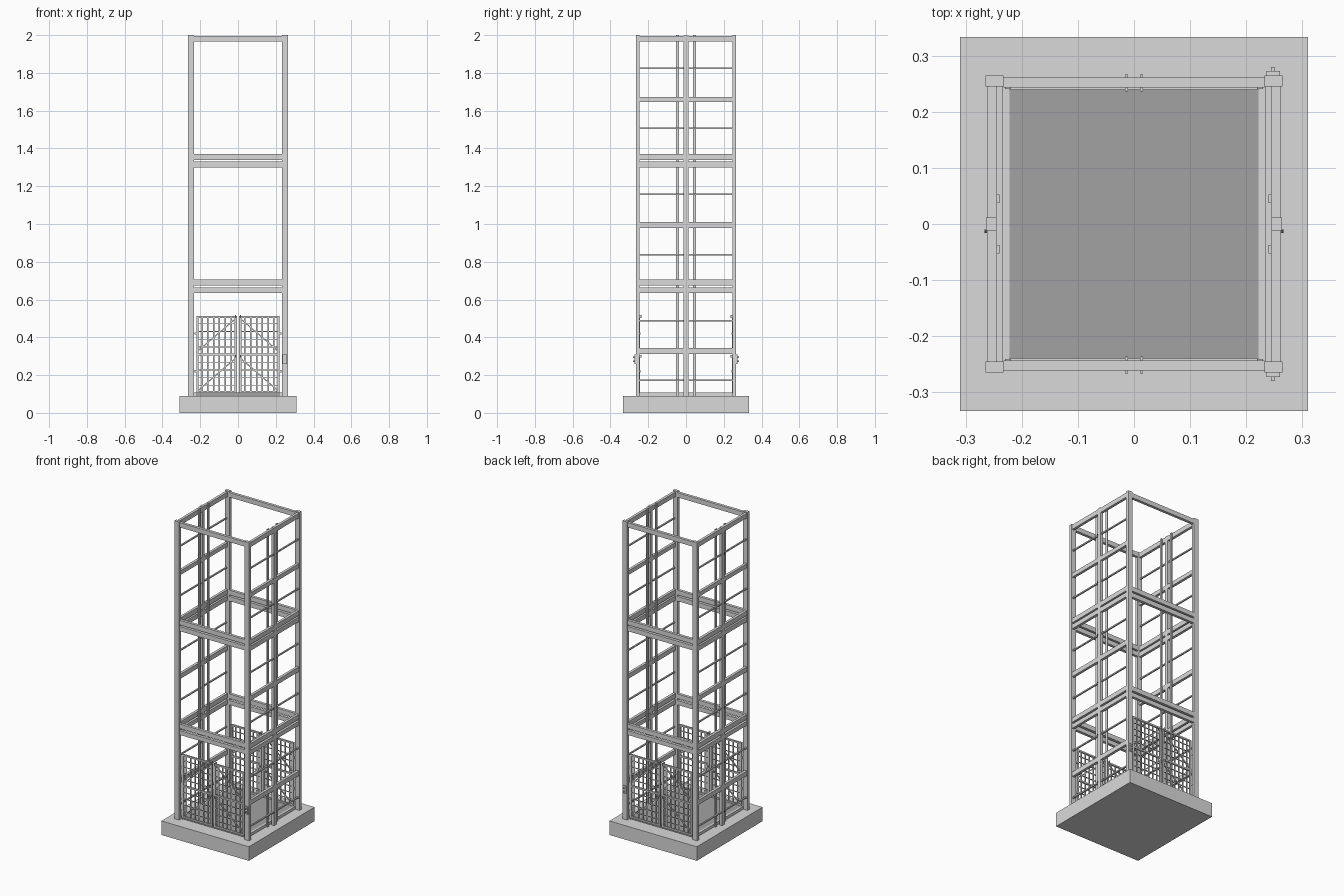
import bpy
import bmesh
from math import atan2, hypot
from mathutils import Matrix, Vector

if "Cube" in bpy.data.objects:
    bpy.data.objects.remove(bpy.data.objects["Cube"], do_unlink=True)


def material(name, value):
    mat = bpy.data.materials.new(name)
    colour = (value, value, value, 1)
    mat.use_nodes = True
    mat.diffuse_color = colour
    mat.node_tree.nodes["Principled BSDF"].inputs["Base Color"].default_value = colour
    return mat


STEEL = material("light grey steel", 0.7)
FLOOR = material("mid grey floor", 0.36)
DARK = material("dark grey fittings", 0.08)


def box(bm, x, y, z):
    """Add a box from three (low, high) ranges."""
    lo, hi = zip(*(sorted(r) for r in (x, y, z)))
    centre = [(a + b) / 2 for a, b in zip(lo, hi)]
    size = [b - a for a, b in zip(lo, hi)]
    bmesh.ops.create_cube(bm, size=1, matrix=Matrix.Translation(centre) @ Matrix.Diagonal((*size, 1)))


def brace(bm, start, end, y, width):
    """Add a slanted bar in the xz plane."""
    dx, dz = end[0] - start[0], end[1] - start[1]
    centre = Vector(((start[0] + end[0]) / 2, y, (start[1] + end[1]) / 2))
    turn = Matrix.Rotation(-atan2(dz, dx), 4, "Y")
    size = Matrix.Diagonal((hypot(dx, dz), width, width, 1))
    bmesh.ops.create_cube(bm, size=1, matrix=Matrix.Translation(centre) @ turn @ size)


def finish(bm, name, mat):
    mesh = bpy.data.meshes.new(name)
    bm.to_mesh(mesh)
    bm.free()
    mesh.materials.append(mat)
    obj = bpy.data.objects.new(name, mesh)
    bpy.context.collection.objects.link(obj)


BASE = 0.09
SIDES = (-1, 1)
LEVELS = [(1.965, 1.995), (1.34, 1.37), (1.3, 1.33), (0.675, 0.705), (0.635, 0.663)]
MID_LEVELS = [(1.645, 1.672), (0.98, 1.01), (0.313, 0.343)]
ROD_HEIGHTS = (1.825, 1.508, 1.157, 0.838, 0.488, 0.172)

# Foundation slab
bm = bmesh.new()
box(bm, (-0.31, 0.31), (-0.333, 0.333), (0, BASE))
finish(bm, "foundation_slab", STEEL)

# Lift platform with side edging
bm = bmesh.new()
box(bm, (-0.222, 0.222), (-0.24, 0.24), (BASE, 0.108))
finish(bm, "lift_platform", FLOOR)
bm = bmesh.new()
for sx in SIDES:
    box(bm, (sx * 0.222, sx * 0.235), (-0.245, 0.245), (BASE, 0.108))
finish(bm, "platform_edging", STEEL)

# Corner posts
bm = bmesh.new()
for sx in SIDES:
    for sy in SIDES:
        box(bm, (sx * 0.233, sx * 0.265), (sy * 0.245, sy * 0.265), (BASE, 2))
finish(bm, "corner_posts", STEEL)

# Front and back crossbeams
bm = bmesh.new()
for sy in SIDES:
    for level in LEVELS:
        box(bm, (-0.233, 0.233), (sy * 0.243, sy * 0.261), level)
finish(bm, "end_beams", STEEL)

# Side crossbeams and thin rods
beams, rods = bmesh.new(), bmesh.new()
for sx in SIDES:
    for level in LEVELS + MID_LEVELS:
        box(beams, (sx * 0.245, sx * 0.262), (-0.246, 0.246), level)
    for z in ROD_HEIGHTS:
        box(rods, (sx * 0.25, sx * 0.259), (-0.246, 0.246), (z - 0.004, z + 0.004))
finish(beams, "side_beams", STEEL)
finish(rods, "side_rods", STEEL)

# Middle posts and guide rails
posts, rails, brackets = bmesh.new(), bmesh.new(), bmesh.new()
for sx in SIDES:
    box(posts, (sx * 0.245, sx * 0.264), (-0.012, 0.012), (BASE, 1.998))
    for sy in SIDES:
        box(rails, (sx * 0.24, sx * 0.245), (sy * 0.037, sy * 0.053), (BASE, 2))
    for z in ROD_HEIGHTS:
        box(brackets, (sx * 0.262, sx * 0.266), (-0.016, -0.01), (z - 0.004, z + 0.004))
finish(posts, "middle_posts", STEEL)
finish(rails, "guide_rails", STEEL)
finish(brackets, "post_brackets", DARK)

# Double gates at both ends
frames, bars, hinges = bmesh.new(), bmesh.new(), bmesh.new()
LOW, MID, HIGH = 0.105, 0.31, 0.512
for sy in SIDES:
    y = sy * 0.25
    flat = (y - 0.005, y + 0.005)
    thin = (y - 0.002, y + 0.002)
    for sx in SIDES:
        inner, outer = sx * 0.006, sx * 0.221
        # Leaf frame
        for x in (inner, outer - sx * 0.012):
            box(frames, (x, x + sx * 0.012), flat, (LOW, HIGH))
        for z in (LOW, MID - 0.006, HIGH - 0.01):
            box(frames, (inner, outer), flat, (z, z + 0.01))
        # Upright bars and mesh wires
        for i in range(1, 7):
            x = inner + (outer - inner) * i / 7
            box(bars, (x - 0.004, x + 0.004), thin, (LOW, HIGH))
        for i in range(1, 10):
            z = LOW + (HIGH - LOW) * i / 10
            box(bars, (inner, outer), (y - 0.003, y + 0.003), (z - 0.0018, z + 0.0018))
        # Diagonal braces
        for z in (LOW + 0.005, MID + 0.01):
            brace(bars, (outer, z), (inner, z + 0.185), y - sy * 0.004, 0.006)
        # Hinges and latch handles
        for z in (0.22, 0.42):
            box(hinges, (sx * 0.219, sx * 0.23), (sy * 0.241, sy * 0.252), (z - 0.006, z + 0.006))
        for z in (0.3, 0.51):
            box(hinges, (sx * 0.011, sx * 0.016), (sy * 0.236, sy * 0.266), (z - 0.007, z + 0.007))
finish(frames, "gate_frames", STEEL)
finish(bars, "gate_bars", STEEL)
finish(hinges, "gate_hinges", STEEL)

# Control boxes with buttons
boxes, buttons = bmesh.new(), bmesh.new()
for sy in SIDES:
    box(boxes, (0.236, 0.26), (sy * 0.264, sy * 0.273), (0.26, 0.308))
    for z in (0.273, 0.294):
        box(buttons, (0.244, 0.251), (sy * 0.273, sy * 0.28), (z - 0.004, z + 0.004))
finish(boxes, "control_boxes", STEEL)
finish(buttons, "control_buttons", STEEL)
